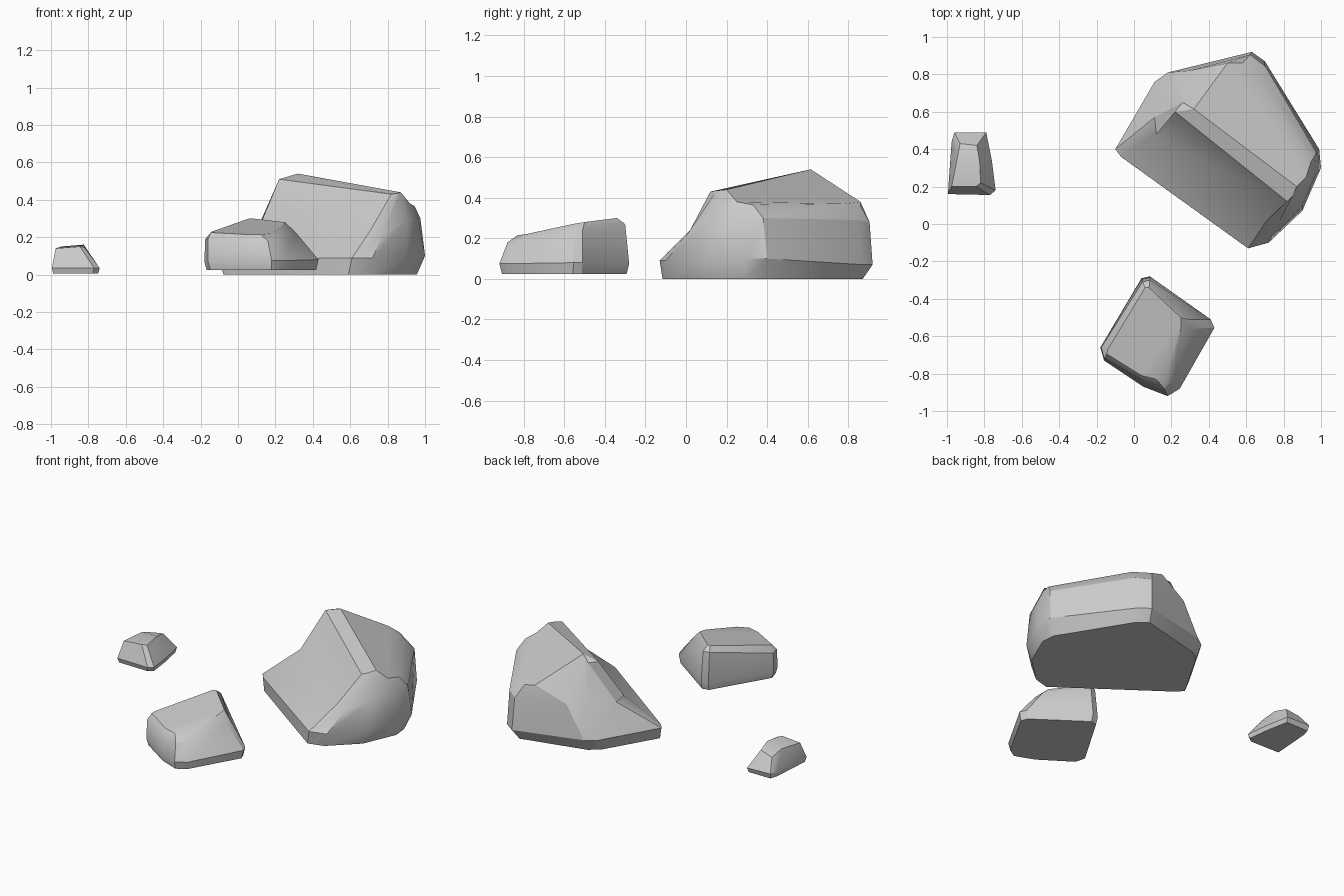
import bpy, bmesh, math


def rock(name, rings, base_z, base_scale, pivot, caps):
    """Loft a faceted rock: chamfered flat base, stacked outlines, then cap faces."""
    bm = bmesh.new()
    base = [(pivot[0] + (x - pivot[0]) * base_scale,
             pivot[1] + (y - pivot[1]) * base_scale, base_z) for x, y, z in rings[0]]
    loops = [[bm.verts.new(p) for p in ring] for ring in [base] + rings]
    n = len(base)
    bm.faces.new(loops[0][::-1])
    for low, high in zip(loops, loops[1:]):
        for i in range(n):
            j = (i + 1) % n
            bm.faces.new((low[i], low[j], high[j], high[i]))
    for cap in caps:
        bm.faces.new([loops[-1][i] for i in cap])
    bmesh.ops.recalc_face_normals(bm, faces=bm.faces)
    mesh = bpy.data.meshes.new(name)
    bm.to_mesh(mesh)
    bm.free()
    ob = bpy.data.objects.new(name, mesh)
    bpy.context.collection.objects.link(ob)
    bpy.ops.object.select_all(action='DESELECT')
    ob.select_set(True)
    bpy.context.view_layer.objects.active = ob
    bpy.ops.object.shade_smooth_by_angle(angle=math.radians(30))
    return ob


# Large ridged rock with a hollowed front slope
large_low = [(-.07, .36, .08), (.61, -.13, .09), (.72, -.10, .09), (.90, .07, .09),
             (1.0, .30, .10), (.99, .40, .10), (.70, .87, .07), (.63, .92, .07),
             (.18, .81, .08), (.11, .76, .08), (-.10, .40, .08)]
large_mid = [(.12, .48, .27), (.71, .02, .24), (.77, .00, .21), (.90, .10, .29),
             (.965, .25, .29), (.975, .38, .30), (.70, .845, .29), (.62, .905, .28),
             (.30, .82, .29), (.21, .73, .28), (.11, .57, .26)]
large_top = [(.22, .60, .51), (.82, .12, .43), (.85, .15, .435), (.87, .20, .44),
             (.92, .25, .38), (.945, .33, .365), (.67, .78, .37), (.58, .86, .36),
             (.50, .86, .38), (.32, .615, .54), (.26, .65, .51)]
rock("large_rock", [large_low, large_mid, large_top], 0.0, .94, (.27, .11),
     [(0, 1, 2, 3, 9), (3, 4, 5, 6, 7, 8, 9), (9, 10, 0)])

# Medium wedge-shaped rock
medium_low = [(-.16, -.73, .07), (.05, -.87, .07), (.18, -.92, .075), (.245, -.88, .075),
              (.43, -.555, .08), (.41, -.51, .08), (.085, -.28, .075), (.04, -.29, .07),
              (-.18, -.66, .07)]
medium_mid = [(-.16, -.72, .19), (.06, -.845, .18), (.16, -.88, .18), (.215, -.83, .19),
              (.305, -.56, .23), (.29, -.51, .24), (.085, -.30, .27), (.045, -.31, .27),
              (-.175, -.66, .19)]
medium_top = [(-.145, -.695, .225), (.04, -.81, .215), (.12, -.83, .215), (.18, -.79, .22),
              (.25, -.56, .27), (.25, -.50, .28), (.08, -.34, .30), (.06, -.34, .30),
              (-.14, -.67, .23)]
rock("medium_rock", [medium_low, medium_mid, medium_top], .025, .96, (.12, -.6),
     [tuple(range(9))])

# Small pebble
small_low = [(-.995, .16, .035), (-.77, .155, .035), (-.74, .18, .035), (-.76, .34, .035),
             (-.79, .49, .035), (-.96, .49, .04), (-.975, .44, .04)]
small_top = [(-.975, .20, .14), (-.845, .20, .15), (-.82, .22, .145), (-.825, .33, .16),
             (-.84, .42, .14), (-.93, .43, .12), (-.945, .35, .15)]
rock("small_rock", [small_low, small_top], .005, .94, (-.87, .32),
     [(0, 1, 2, 3, 6), (3, 4, 5, 6)])
